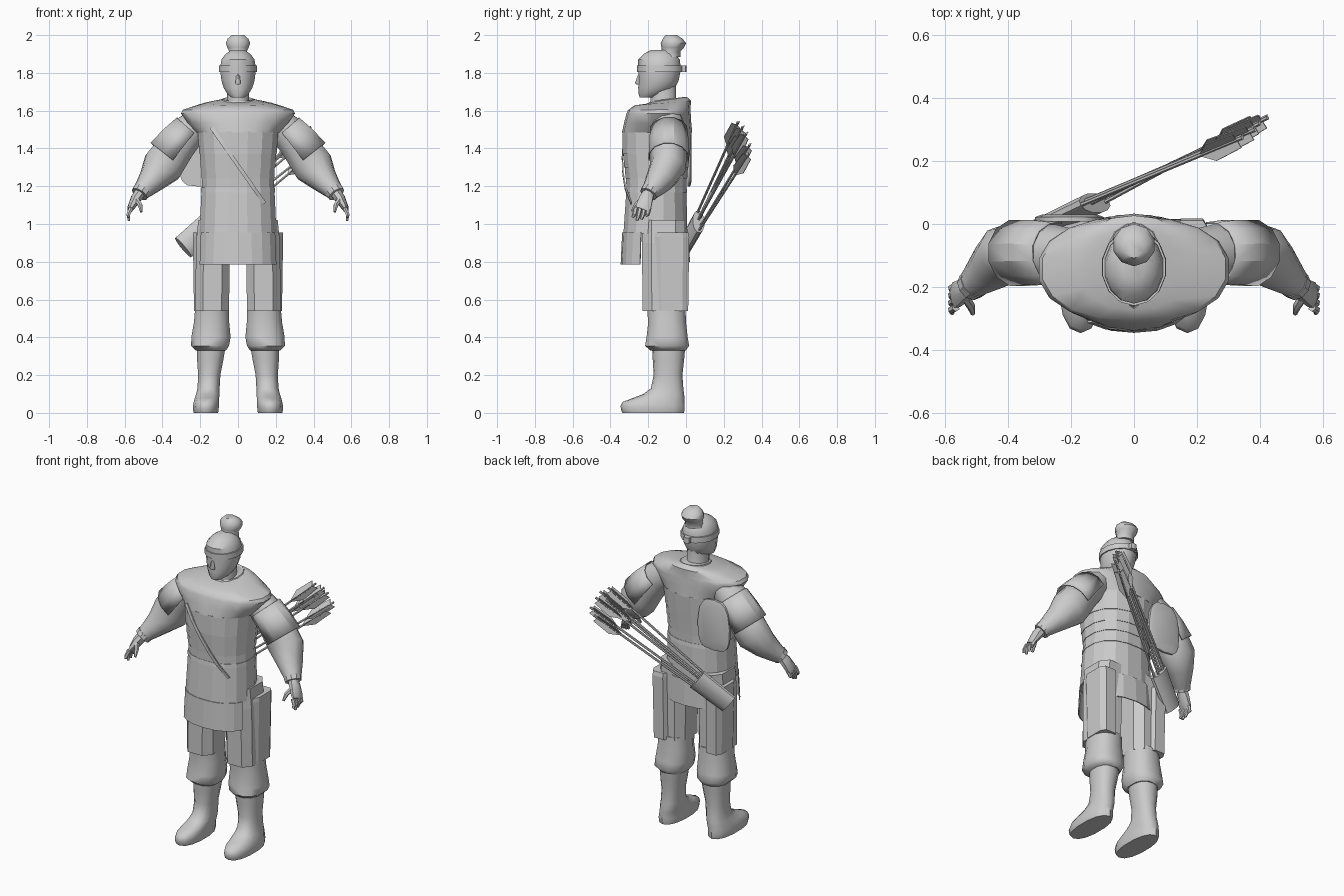
import bpy, bmesh, math
from mathutils import Vector

GREY = bpy.data.materials.new("clay grey")
GREY.diffuse_color = (0.6, 0.6, 0.6, 1)


def build(name, rings, closed=True, cap=True, smooth=35, thick=0):
    """Skin a list of point rings into one object."""
    bm = bmesh.new()
    rows = [[bm.verts.new(p) for p in r] for r in rings]
    n = len(rows[0])
    for a, b in zip(rows, rows[1:]):
        for i in range(n if closed else n - 1):
            j = (i + 1) % n
            bm.faces.new((a[i], a[j], b[j], b[i]))
    if cap and closed:
        bm.faces.new(rows[0])
        bm.faces.new(rows[-1])
    bmesh.ops.recalc_face_normals(bm, faces=bm.faces)
    me = bpy.data.meshes.new(name)
    bm.to_mesh(me)
    bm.free()
    me.materials.append(GREY)
    ob = bpy.data.objects.new(name, me)
    bpy.context.collection.objects.link(ob)
    if thick:
        mod = ob.modifiers.new("thickness", 'SOLIDIFY')
        mod.thickness, mod.offset = thick, 0
    if smooth:
        bpy.ops.object.select_all(action='DESELECT')
        ob.select_set(True)
        bpy.context.view_layer.objects.active = ob
        bpy.ops.object.shade_smooth_by_angle(angle=math.radians(smooth))
    return ob


def stack(name, rows, n=12, p=2.0, s=1, arc=None, **kw):
    """Horizontal superellipse rings: (z, cx, cy, rx, ry[, tilt])."""
    rings = []
    for row in rows:
        z, cx, cy, rx, ry = row[:5]
        tilt = row[5] if len(row) > 5 else 0
        ring = []
        for i in range(n):
            if arc:
                a = math.radians(arc[0] + (arc[1] - arc[0]) * i / (n - 1))
            else:
                a = 2 * math.pi * (i + 0.5) / n
            c, d = math.cos(a), math.sin(a)
            ring.append((s * (cx + rx * math.copysign(abs(c) ** (2 / p), c)),
                         cy + ry * math.copysign(abs(d) ** (2 / p), d), z + tilt * d))
        rings.append(ring)
    return build(name, rings, closed=not arc, **kw)


def limb(name, rows, n=8, s=1, arc=None, **kw):
    """Rings across a path: (x, y, z, r_wide, r_deep)."""
    pts = [Vector(r[:3]) for r in rows]
    rings = []
    for i, r in enumerate(rows):
        d = (pts[min(i + 1, len(pts) - 1)] - pts[max(i - 1, 0)]).normalized()
        u = d.cross(Vector((0, 1, 0))).normalized()
        v = u.cross(d)
        ring = []
        for k in range(n):
            a = (math.radians(arc[0] + (arc[1] - arc[0]) * k / (n - 1)) if arc
                 else 2 * math.pi * (k + 0.5) / n)
            q = pts[i] + u * r[3] * math.cos(a) + v * r[4] * math.sin(a)
            ring.append((s * q.x, q.y, q.z))
        rings.append(ring)
    return build(name, rings, closed=not arc, **kw)


# Head, neck, nose
stack("neck", [(1.60, 0, -.11, .07, .08), (1.66, 0, -.12, .06, .07), (1.75, 0, -.12, .06, .07)])
stack("head", [(1.67, 0, -.205, .035, .04), (1.685, 0, -.185, .055, .065), (1.72, 0, -.155, .078, .098),
               (1.76, 0, -.145, .09, .106), (1.82, 0, -.14, .098, .113), (1.87, 0, -.143, .09, .11),
               (1.90, 0, -.14, .068, .085), (1.922, 0, -.135, .035, .05)], n=14)
stack("nose", [(1.738, 0, -.247, .016, .016), (1.748, 0, -.25, .016, .02), (1.80, 0, -.24, .008, .01)],
      n=6, smooth=60)

# Headband with knot, and the hair bun
stack("headband", [(1.805, 0, -.137, .097, .115), (1.805, 0, -.137, .104, .122),
                   (1.84, 0, -.138, .102, .122), (1.84, 0, -.138, .095, .113)], n=14, cap=False)
stack("headband_knot", [(1.805, 0, -.012, .02, .015), (1.84, 0, -.012, .02, .015)], n=6, p=4, smooth=0)
stack("hair_bun", [(1.885, 0, -.085, .058, .055), (1.915, 0, -.078, .05, .05), (1.935, 0, -.07, .06, .06),
                   (1.957, 0, -.067, .068, .067), (1.98, 0, -.07, .058, .053),
                   (2.0, 0, -.078, .034, .03)], n=10, smooth=50)

# Shoulder mantle and collar
stack("mantle", [(1.66, 0, -.085, .075, .09, .012), (1.65, 0, -.10, .12, .115, .014),
                 (1.64, 0, -.123, .18, .15, .012), (1.605, 0, -.142, .295, .165, .002),
                 (1.585, 0, -.145, .306, .17), (1.535, 0, -.15, .27, .178), (1.485, 0, -.153, .222, .186)],
      n=18, p=2.2, smooth=40)
stack("collar", [(1.64, 0, -.10, .10, .11, .025), (1.662, 0, -.095, .082, .098, .012),
                 (1.658, 0, -.095, .072, .085, .012)], n=12, cap=False)

# Banded chest armour
TORSO = [(1.49, 0, -.153, .217, .185), (1.37, 0, -.157, .205, .178), (1.30, 0, -.157, .198, .170),
         (1.24, 0, -.157, .192, .163), (1.18, 0, -.157, .192, .158)]
for i, (a, b) in enumerate(zip(TORSO, TORSO[1:])):
    lower = b[:3] + (b[3] + .003, b[4] + .003)
    stack(f"chest_band_{i + 1}", [a, lower], n=16, p=2.3, smooth=0)
stack("belt", [(1.168, 0, -.157, .20, .166), (1.192, 0, -.157, .198, .163)], n=16, p=2.3, smooth=0)

# Skirt: waist ring, then separate front and back panels
stack("skirt_waist", [(.95, 0, -.162, .207, .172), (1.17, 0, -.157, .197, .162)], n=16, p=2.3, smooth=0)
stack("front_apron", [(.785, 0, -.165, .215, .178), (.955, 0, -.162, .208, .173)], n=9, p=2.3,
      arc=(202.5, 337.5), smooth=0, thick=.006)
stack("back_apron", [(.80, 0, -.16, .215, .178), (.955, 0, -.162, .208, .173)], n=7, p=2.3,
      arc=(30, 150), smooth=0, thick=.006)

# Diagonal chest strap lying on the armour
strap = []
for t in (0, .2, .4, .6, .8, 1):
    x, z = -.14 + .28 * t, 1.51 - .40 * t
    rx, ry = .20 + .015 * (1 - t), .167 + .016 * (1 - t)
    y = -.157 - ry * (1 - abs(x / rx) ** 2.3) ** (1 / 2.3) - .004
    strap.append((x, y, z, .014, .005))
limb("chest_strap", strap, n=4, smooth=0)

for s, side in ((-1, "right"), (1, "left")):
    # Trousers, boxy at the thigh and gathered below the knee
    stack(f"thigh_{side}", [(1.02, .125, -.12, .09, .12), (.90, .132, -.12, .095, .12),
                            (.54, .137, -.12, .094, .115)], n=8, p=3, s=s, smooth=0)
    stack(f"trouser_knee_{side}", [(.56, .137, -.105, .092, .105), (.48, .14, -.10, .096, .103),
                                   (.40, .143, -.10, .107, .112), (.355, .148, -.10, .103, .12),
                                   (.33, .143, -.095, .082, .096)], n=12, p=2.4, s=s, smooth=50)
    # Outer thigh guard plate
    stack(f"thigh_guard_{side}", [(.54, .18, -.075, .055, .09), (.93, .184, -.075, .057, .096),
                                  (.955, .184, -.075, .057, .09)], n=8, p=4, s=s, smooth=0)
    # Boot shaft and foot
    stack(f"boot_{side}", [(.35, .142, -.092, .078, .088), (.28, .147, -.093, .071, .083),
                           (.20, .152, -.095, .060, .076), (.13, .156, -.10, .060, .086),
                           (.10, .160, -.118, .063, .108), (.08, .164, -.143, .066, .135),
                           (.058, .168, -.172, .068, .164), (.035, .17, -.177, .070, .17),
                           (.012, .17, -.175, .069, .167), (0, .17, -.174, .066, .163)],
          n=14, p=2.3, s=s, smooth=45)
    # Sleeve billowing at the elbow, with a short armoured shoulder cap
    limb(f"sleeve_{side}", [(.18, -.10, 1.56, .08, .08), (.25, -.095, 1.50, .093, .093),
                            (.32, -.092, 1.415, .10, .093), (.365, -.092, 1.355, .108, .096),
                            (.40, -.095, 1.305, .112, .096), (.45, -.135, 1.24, .078, .08),
                            (.49, -.17, 1.195, .058, .06), (.518, -.195, 1.165, .045, .046)],
         n=10, s=s, smooth=45)
    limb(f"shoulder_cap_{side}", [(.25, -.092, 1.50, .098, .098), (.31, -.09, 1.43, .112, .104),
                                  (.37, -.092, 1.355, .12, .106)], n=8, s=s,
         arc=(-105, 105), smooth=30, thick=.006)
    limb(f"cuff_{side}", [(.507, -.187, 1.178, .051, .051), (.521, -.199, 1.158, .048, .048)], n=10, s=s)
    # Hand
    limb(f"palm_{side}", [(.515, -.195, 1.17, .032, .03), (.54, -.21, 1.135, .03, .038),
                          (.565, -.225, 1.09, .02, .044), (.572, -.232, 1.075, .014, .04)], s=s)
    for k in range(4):
        y = -.265 + .023 * k
        tip = .018 * abs(k - 1.3)
        limb(f"finger_{k + 1}_{side}", [(.566, y, 1.085, .013, .0135), (.581, y - .008, 1.05, .011, .012),
                                        (.577, y - .018, 1.012 + tip, .007, .008)], n=6, s=s)
    limb(f"thumb_{side}", [(.538, -.23, 1.13, .015, .017), (.518, -.262, 1.10, .013, .014),
                           (.512, -.285, 1.065, .007, .008)], n=6, s=s)

# Small rounded pouch plate behind the shoulder blade
pouch = []
for y, f in ((.008, 1), (.022, 1), (.03, .8)):
    ring = []
    for i in range(16):
        a = 2 * math.pi * i / 16
        c, d = math.cos(a), math.sin(a)
        ring.append((-.205 + f * .11 * math.copysign(abs(c) ** .55, c) * (1 - .2 * max(d, 0)),
                     y, 1.355 + f * .157 * math.copysign(abs(d) ** .6, d)))
    pouch.append(ring)
build("back_pouch", pouch, smooth=40)

# Quiver slung across the back of the hips
BASE, AXIS = Vector((-.29, -.01, .875)), Vector((.69, .32, .575))
MOUTH = BASE + AXIS * .24
limb("quiver", [(*BASE, .068, .03), (*MOUTH, .076, .034)], n=12, smooth=40)

# Arrows with three-vaned fletching: tip, then offset across the quiver
ARROWS = [((.345, .275, 1.54), .06), ((.385, .30, 1.515), .04), ((.40, .32, 1.48), .015),
          ((.425, .338, 1.42), -.02), ((.40, .335, 1.375), -.055), ((.35, .29, 1.47), .03)]
ACROSS = AXIS.cross(Vector((0, 1, 0))).normalized()
for k, (tip, off) in enumerate(ARROWS):
    end = Vector(tip)
    start = BASE + AXIS * .14 + ACROSS * off + Vector((0, .012 * (k % 2), 0))
    d = (end - start).normalized()
    limb(f"arrow_shaft_{k + 1}", [(*start, .007, .007), (*end, .007, .007)], n=6)
    u = d.cross(Vector((0, 1, 0))).normalized()
    v = u.cross(d)
    for j in range(3):
        a = 2 * math.pi * j / 3 + .5
        out = u * math.cos(a) + v * math.sin(a)
        edge = [(end - d * f, end - d * g + out * h) for f, g, h in
                ((.025, .015, .03), (.13, .13, .038), (.19, .185, .008))]
        build(f"fletching_{k + 1}_{j + 1}", edge, closed=False, smooth=0, thick=.004)
